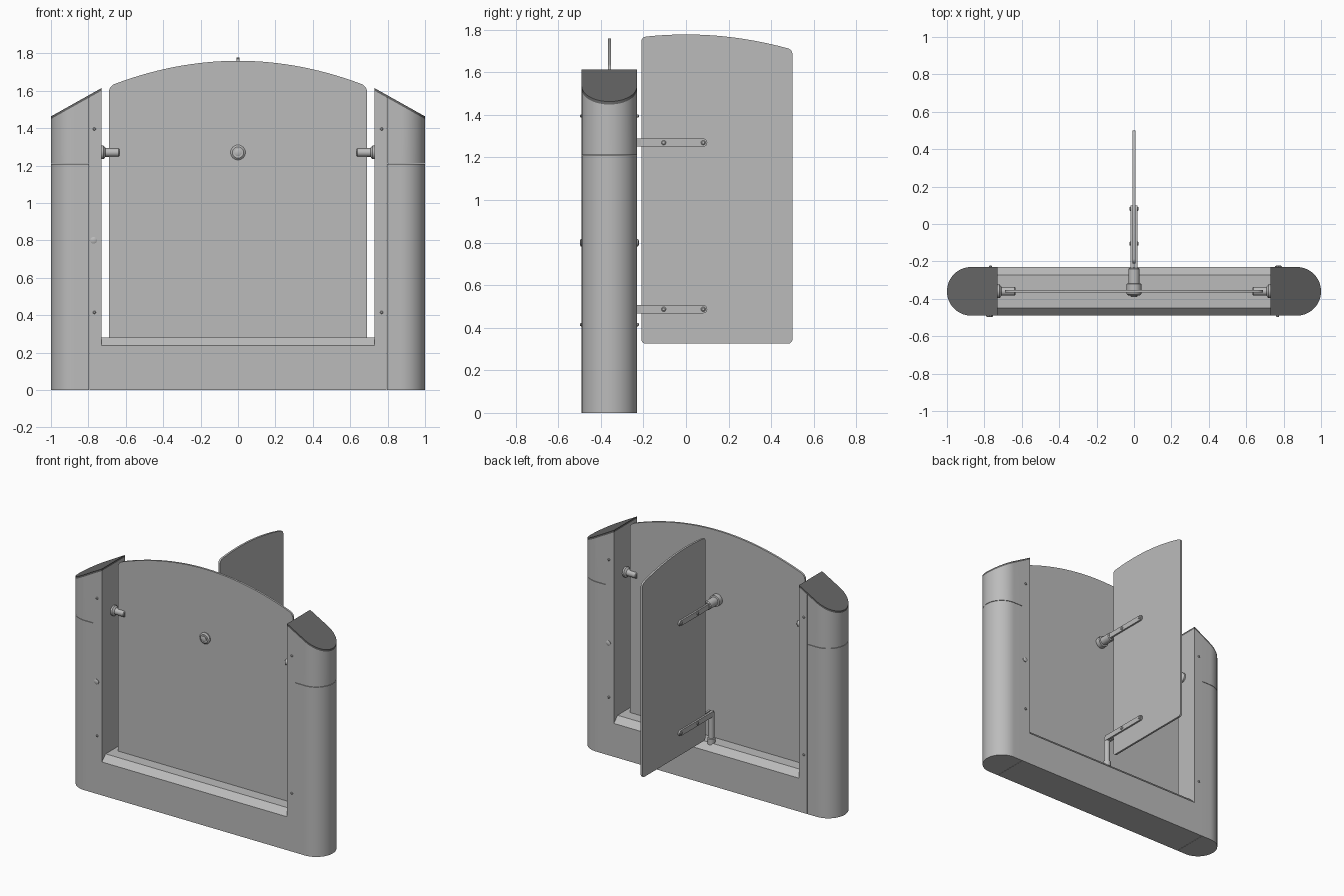
import bpy, bmesh, math
from mathutils import Vector

cube = bpy.data.objects.get("Cube")
if cube:
    bpy.data.objects.remove(cube, do_unlink=True)


def material(name, value):
    m = bpy.data.materials.new(name)
    m.use_nodes = True
    col = (value, value, value, 1)
    m.diffuse_color = col
    m.node_tree.nodes["Principled BSDF"].inputs["Base Color"].default_value = col
    return m


GREY = material("satin grey", 0.5)
DARK = material("dark cap grey", 0.14)

YC = -0.36      # centre line of the fixed frame
HALF = 0.13     # half depth of the frame
INNER = 0.73    # inner face of each post
SEAM = 0.797    # joint between inner strip and outer shell
BASE_TOP = 0.28


def finish(name, bm, mat=GREY, smooth=True):
    bmesh.ops.recalc_face_normals(bm, faces=bm.faces[:])
    mesh = bpy.data.meshes.new(name)
    bm.to_mesh(mesh)
    bm.free()
    mesh.materials.append(mat)
    ob = bpy.data.objects.new(name, mesh)
    bpy.context.collection.objects.link(ob)
    if smooth:
        bpy.ops.object.select_all(action='DESELECT')
        ob.select_set(True)
        bpy.context.view_layer.objects.active = ob
        bpy.ops.object.shade_smooth_by_angle(angle=math.radians(30))
    return ob


def loft(lower, upper):
    """Solid between two matching outlines."""
    bm = bmesh.new()
    a = [bm.verts.new(p) for p in lower]
    b = [bm.verts.new(p) for p in upper]
    bm.faces.new(a[::-1])
    bm.faces.new(b)
    for i in range(len(a)):
        j = (i + 1) % len(a)
        bm.faces.new((a[i], a[j], b[j], b[i]))
    return bm


def turned(name, start, axis, profile, sides=24):
    """Turned part: profile is a list of (distance along axis, radius)."""
    rot = Vector((0, 0, 1)).rotation_difference(Vector(axis)).to_matrix()
    bm = bmesh.new()
    rings = []
    for d, r in profile:
        ring = []
        for k in range(sides):
            t = math.tau * k / sides
            p = Vector((r * math.cos(t), r * math.sin(t), d))
            ring.append(bm.verts.new(Vector(start) + rot @ p))
        rings.append(ring)
    for a, b in zip(rings, rings[1:]):
        for k in range(sides):
            j = (k + 1) % sides
            bm.faces.new((a[k], a[j], b[j], b[k]))
    bm.faces.new(rings[0][::-1])
    bm.faces.new(rings[-1])
    return finish(name, bm)


def slope(x):
    """Height of the slanted post top."""
    return 1.6 - (abs(x) - INNER) * 0.56


def shell_outline(s, x0):
    """Plan of a post from x0 outwards, ending in a half circle."""
    pts = [(s * x0, YC - HALF)]
    for k in range(33):
        t = -math.pi / 2 + math.pi * k / 32
        pts.append((s * (1 - HALF + HALF * math.cos(t)), YC + HALF * math.sin(t)))
    return pts + [(s * x0, YC + HALF)]


def post_part(name, plan, low, high, mat=GREY):
    finish(name, loft([(x, y, low(x)) for x, y in plan],
                      [(x, y, high(x)) for x, y in plan]), mat)


def screw(name, x, side, z, r):
    turned(name, (x, YC + side * (HALF - 0.003), z), (0, side, 0),
           [(0, r), (0.007, r), (0.011, r * 0.6)], 16)


# Posts with shells, slanted caps, glass clamps and screws
for s, label in ((1, "left"), (-1, "right")):
    strip = [(s * INNER, YC - HALF), (s * (SEAM - 0.002), YC - HALF),
             (s * (SEAM - 0.002), YC + HALF), (s * INNER, YC + HALF)]
    shell = shell_outline(s, SEAM)
    post_part(label + "_post_strip", strip, lambda x: 0, slope)
    post_part(label + "_post_lower_shell", shell, lambda x: 0, lambda x: 1.209)
    post_part(label + "_post_upper_shell", shell, lambda x: 1.212, slope)
    post_part(label + "_post_cap", shell_outline(s, INNER), slope,
              lambda x: slope(x) + 0.014, DARK)

    turned(label + "_glass_clamp", (s * INNER, YC, 1.27), (-s, 0, 0),
           [(0, 0.036), (0.012, 0.036), (0.022, 0.023), (0.092, 0.023), (0.096, 0.019)])

    for side, face in ((-1, "front"), (1, "back")):
        for z in (0.415, 1.395):
            screw(label + "_" + face + "_screw", s * 0.768, side, z, 0.008)
    screw(label + "_post_button", s * 0.772, s, 0.8, 0.018)

# Base beam with chamfered upper edges
section = [(-HALF, 0), (HALF, 0), (HALF, 0.238), (HALF - 0.042, BASE_TOP),
           (0.042 - HALF, BASE_TOP), (-HALF, 0.238)]
finish("base_beam", loft([(-INNER, YC + y, z) for y, z in section],
                         [(INNER, YC + y, z) for y, z in section]), smooth=False)


def panel(name, u0, u1, bottom, peak, thick, place, radius, round_bottom):
    """Glass sheet with arched top and rounded corners."""
    n = 32
    pts = [(u0, bottom), (u1, bottom)]
    for k in range(n + 1):
        u = u1 + (u0 - u1) * k / n
        pts.append((u, peak - 0.285 * u * u))
    bm = loft([place(u, v, -thick / 2) for u, v in pts],
              [place(u, v, thick / 2) for u, v in pts])
    # the corner edges run through the sheet
    wanted = [pts[2], pts[-1]] + (pts[:2] if round_bottom else [])
    corners = [Vector(place(u, v, 0)) for u, v in wanted]
    edges = [e for e in bm.edges
             if any(((e.verts[0].co + e.verts[1].co) / 2 - c).length < 1e-4
                    for c in corners)]
    bmesh.ops.bevel(bm, geom=edges, offset=radius, segments=6,
                    affect='EDGES', profile=0.5, clamp_overlap=False)
    return finish(name, bm)


panel("fixed_glass", -0.69, 0.69, 0.25, 1.76, 0.014,
      lambda u, v, t: (u, YC + t, v), 0.03, False)
panel("swing_glass", -0.21, 0.5, 0.325, 1.778, 0.014,
      lambda u, v, t: (t, u, v), 0.021, True)

# Swing panel arms with rounded ends, and their screws
for z, start, label in ((1.27, -0.25, "upper"), (0.487, -0.285, "lower")):
    pts = [(start, z + 0.019), (start, z - 0.019)]
    for k in range(13):
        t = -math.pi / 2 + math.pi * k / 12
        pts.append((0.081 + 0.019 * math.cos(t), z + 0.019 * math.sin(t)))
    for s in (-1, 1):
        bm = loft([(s * 0.004, y, h) for y, h in pts],
                  [(s * 0.019, y, h) for y, h in pts])
        finish(label + "_arm", bm)
        for y in (-0.105, 0.081):
            turned(label + "_arm_screw", (s * 0.017, y, z), (s, 0, 0),
                   [(0, 0.011), (0.005, 0.011), (0.008, 0.007)], 16)

# Upper hinge through the fixed glass, lower hinge post on the base
turned("upper_hinge_boss", (0, YC, 1.27), (0, 1, 0),
       [(0, 0.04), (0.04, 0.04), (0.042, 0.03), (0.12, 0.03), (0.126, 0.024)])
turned("upper_hinge_washer", (0, YC, 1.27), (0, -1, 0),
       [(0, 0.04), (0.014, 0.04), (0.022, 0.03)])
turned("upper_hinge_bolt", (0, YC - 0.02, 1.27), (0, -1, 0),
       [(0, 0.019), (0.008, 0.019), (0.01, 0.015)])
turned("lower_hinge_post", (0, -0.285, BASE_TOP - 0.01), (0, 0, 1),
       [(0, 0.026), (0.04, 0.026), (0.044, 0.02), (0.226, 0.02), (0.232, 0.015)])
